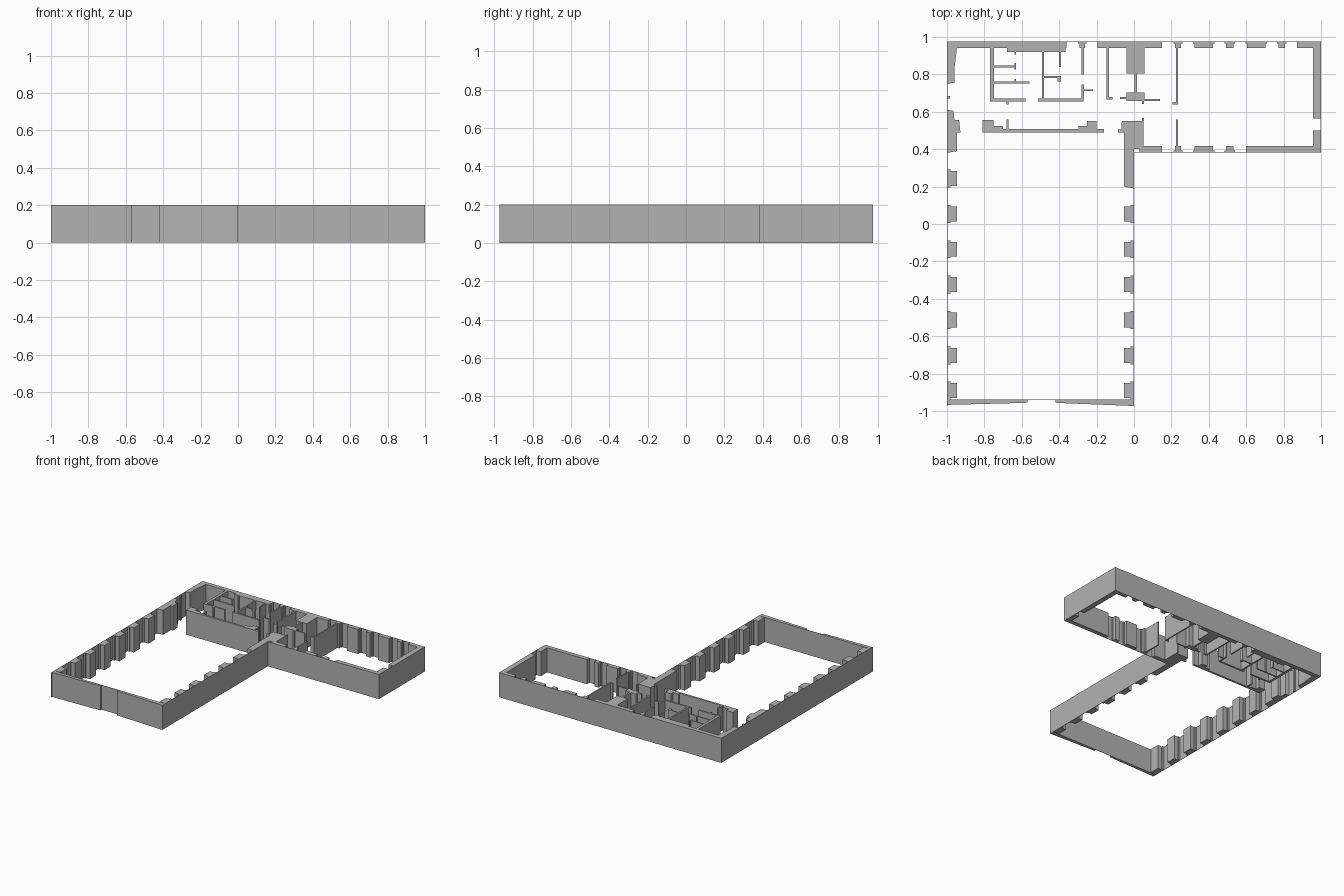
import bpy
import bmesh

HEIGHT = 0.2
SKIN = 0.003

default_cube = bpy.data.objects.get("Cube")
if default_cube:
    bpy.data.objects.remove(default_cube, do_unlink=True)

plaster = bpy.data.materials.new("grey_plaster")
plaster.use_nodes = True
plaster.diffuse_color = (0.45, 0.45, 0.45, 1)
plaster.node_tree.nodes["Principled BSDF"].inputs["Base Color"].default_value = plaster.diffuse_color


def prism(name, outline):
    """Extrude a plan outline to the full wall height."""
    bm = bmesh.new()
    base = bm.faces.new([bm.verts.new((x, y, 0)) for x, y in outline])
    top = bmesh.ops.extrude_face_region(bm, geom=[base])
    verts = [g for g in top["geom"] if isinstance(g, bmesh.types.BMVert)]
    bmesh.ops.translate(bm, verts=verts, vec=(0, 0, HEIGHT))
    bmesh.ops.recalc_face_normals(bm, faces=bm.faces[:])
    mesh = bpy.data.meshes.new(name)
    bm.to_mesh(mesh)
    bm.free()
    mesh.materials.append(plaster)
    obj = bpy.data.objects.new(name, mesh)
    bpy.context.collection.objects.link(obj)
    return obj


def block(name, x0, x1, y0, y1):
    return prism(name, [(x0, y0), (x1, y0), (x1, y1), (x0, y1)])


def pier(name, start, end, outer, inner, along_x=True):
    """Window pier: a wide flange at the outer face and a narrower body inside."""
    step = outer + (inner - outer) * 0.3
    lip = 0.008
    plan = [(start, outer), (end, outer), (end, step), (end - lip, step),
            (end - lip, inner), (start + lip, inner), (start + lip, step), (start, step)]
    return prism(name, plan if along_x else [(b, a) for a, b in plan])


# Layout lines shared by the walls
WEST, EAST, NORTH, SOUTH = -1, 1, 0.975, -0.973
HALL_EAST, WING_SOUTH = 0, 0.383
NORTH_IN, HALL_SOUTH_IN = 0.94, -0.937
WEST_IN, HALL_EAST_IN, EAST_IN = -0.947, -0.053, 0.957

# Thin outer skin closing the window bays
block("west_skin", WEST, WEST + SKIN, SOUTH, NORTH)
block("north_skin", WEST, EAST, NORTH - SKIN, NORTH)
block("east_skin", EAST - SKIN, EAST, WING_SOUTH, NORTH)
block("wing_south_skin", HALL_EAST, EAST, WING_SOUTH, WING_SOUTH + SKIN)
block("hall_east_skin", HALL_EAST - SKIN, HALL_EAST, SOUTH, WING_SOUTH)
block("entrance_skin", -0.58, -0.41, HALL_SOUTH_IN - SKIN, HALL_SOUTH_IN)

# South hall wall, slightly wedge shaped on each side of the entrance
prism("south_wall_left", [(WEST, HALL_SOUTH_IN), (WEST, -0.967), (-0.61, -0.957),
                          (-0.57, -0.955), (-0.57, HALL_SOUTH_IN)])
prism("south_wall_right", [(HALL_EAST, HALL_SOUTH_IN), (HALL_EAST, SOUTH), (-0.4, -0.957),
                           (-0.42, -0.955), (-0.42, HALL_SOUTH_IN)])

# Hall piers, repeated down both long sides
for i in range(7):
    centre = 0.243 - i * 0.189
    for side, outer, inner in (("west", WEST + SKIN, WEST_IN), ("east", HALL_EAST - SKIN, HALL_EAST_IN)):
        pier(f"hall_{side}_pier_{i}", centre - 0.048, centre + 0.048, outer, inner, False)

# Solid west and east hall walls
prism("west_wall_upper", [(WEST, NORTH_IN), (WEST, 0.75), (-0.96, 0.755), (-0.96, 0.83), (-0.947, NORTH_IN)])
block("west_jamb", WEST, -0.985, 0.67, 0.685)
prism("west_wall_lower", [(WEST, 0.61), (-0.965, 0.605), (-0.96, 0.555), (-0.935, 0.555), (-0.928, 0.49),
                          (WEST_IN, 0.49), (WEST_IN, 0.39), (WEST, 0.38)])
prism("hall_east_wall", [(HALL_EAST, 0.19), (HALL_EAST_IN, 0.2), (HALL_EAST_IN, 0.49), (-0.085, 0.49),
                         (-0.085, 0.505), (-0.068, 0.505), (-0.065, 0.55), (0.05, 0.55),
                         (0.05, 0.4), (HALL_EAST, 0.4)])

# North wall
block("north_wall_west", WEST, -0.36, NORTH_IN, NORTH)
block("north_wall_thickening", -0.68, -0.365, 0.92, NORTH_IN)
pier("north_small_pier", -0.3, -0.253, NORTH, NORTH_IN)
block("north_wall_middle", -0.195, 0.15, NORTH_IN, NORTH)
block("chimney_upper", -0.04, 0.055, 0.805, NORTH_IN)

# Wing piers facing each other across the room
wing_bays = [(0.21, 0.26), (0.315, 0.43), (0.485, 0.54)]
for i, (start, end) in enumerate(wing_bays):
    pier(f"wing_north_pier_{i}", start, end, NORTH, NORTH_IN)
    pier(f"wing_south_pier_{i}", start, end, WING_SOUTH, 0.418)
pier("wing_north_wide_pier", 0.595, 0.71, NORTH, NORTH_IN)
pier("wing_north_narrow_pier", 0.765, 0.815, NORTH, NORTH_IN)
block("wing_north_corner", 0.872, EAST, NORTH_IN, NORTH)
block("wing_south_west_wall", 0.03, 0.15, WING_SOUTH, 0.418)
block("wing_south_east_wall", 0.6, EAST, WING_SOUTH, 0.418)
block("wing_east_wall", EAST_IN, EAST, 0.565, NORTH_IN)
block("wing_east_corner", EAST_IN, EAST, 0.418, 0.5)

# Wall between the hall and the small rooms
block("hall_north_wall", -0.81, -0.16, 0.49, 0.507)
block("hall_north_left_block", -0.81, -0.75, 0.507, 0.555)
block("hall_north_left_step", -0.75, -0.7, 0.507, 0.523)
block("hall_north_fin", -0.682, -0.67, 0.507, 0.56)
block("hall_north_right_step", -0.298, -0.25, 0.507, 0.523)
block("hall_north_right_block", -0.25, -0.2, 0.507, 0.552)

# Small rooms on the west
block("west_room_side", -0.77, -0.748, 0.655, NORTH_IN)
block("west_room_front", -0.748, -0.58, 0.655, 0.67)
block("west_room_stub", -0.682, -0.67, 0.64, 0.655)
block("cubicle_divider_back", -0.748, -0.637, 0.838, 0.847)
block("cubicle_divider_front", -0.748, -0.56, 0.752, 0.763)
for name, low, high in (("back", 0.905, 0.92), ("middle", 0.825, 0.86), ("front", 0.763, 0.775)):
    block(f"cubicle_post_{name}", -0.638, -0.632, low, high)

# Middle rooms
block("middle_room_side", -0.493, -0.48, 0.67, 0.92)
block("middle_room_front", -0.513, -0.27, 0.655, 0.67)
block("middle_room_divider", -0.48, -0.39, 0.78, 0.79)
block("middle_room_post", -0.41, -0.39, 0.763, 0.78)
block("closet_wall", -0.4, -0.39, 0.84, 0.92)
block("east_divider_upper", -0.28, -0.268, 0.8, NORTH_IN)
block("east_divider_lower", -0.28, -0.268, 0.67, 0.745)
block("east_divider_return", -0.268, -0.22, 0.71, 0.72)

# Corridor and stair walls beside the chimney
block("corridor_wall", -0.147, -0.135, 0.665, NORTH_IN)
block("corridor_wall_foot", -0.135, -0.115, 0.665, 0.68)
block("chimney_lower", -0.04, 0.055, 0.657, 0.702)
block("chimney_link", 0.002, 0.015, 0.702, 0.805)
block("chimney_west_return", -0.075, -0.04, 0.667, 0.68)
block("chimney_east_return", 0.055, 0.14, 0.657, 0.668)
block("chimney_lower_tick", 0.043, 0.053, 0.642, 0.657)
block("chimney_door_tick", 0.043, 0.053, 0.55, 0.567)

# Wing partition with a doorway
block("wing_partition_north", 0.225, 0.236, 0.64, NORTH_IN)
block("wing_partition_foot", 0.205, 0.225, 0.64, 0.652)
block("wing_partition_south", 0.225, 0.236, 0.418, 0.56)
